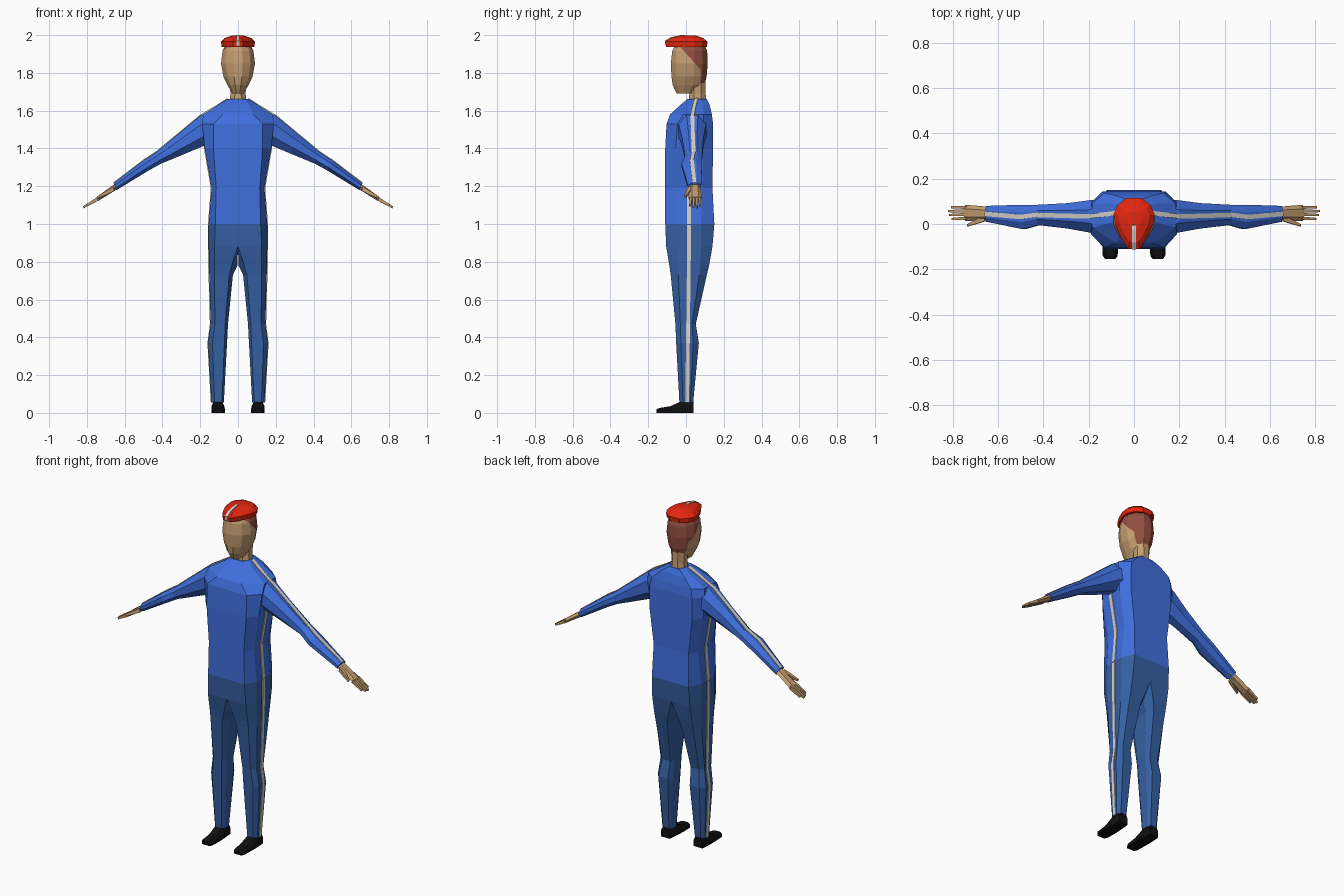
import bpy, bmesh, math
from mathutils import Vector

if "Cube" in bpy.data.objects:
    bpy.data.objects.remove(bpy.data.objects["Cube"])


def material(name, rgb):
    m = bpy.data.materials.new(name)
    m.diffuse_color = (*rgb, 1)
    m.use_nodes = True
    m.node_tree.nodes["Principled BSDF"].inputs["Base Color"].default_value = m.diffuse_color
    return m


JACKET = material("jacket blue", (0.050, 0.160, 0.730))
TROUSER = material("trouser blue", (0.036, 0.118, 0.370))
SKIN = material("skin", (0.560, 0.340, 0.165))
HAIR = material("auburn hair", (0.290, 0.080, 0.052))
RED = material("cap red", (0.790, 0.020, 0.005))
BLACK = material("shoe black", (0.005, 0.005, 0.005))
WHITE = material("stripe white", (0.680, 0.650, 0.590))


def loft(name, rings, mat, mirror=False):
    """Skin a list of equal-length rings, closed at both ends."""
    bm = bmesh.new()
    rows = [[bm.verts.new(p) for p in r] for r in rings]
    n = len(rows[0])
    for a, b in zip(rows, rows[1:]):
        for i in range(n):
            j = (i + 1) % n
            bm.faces.new((a[i], a[j], b[j], b[i]))
    bm.faces.new(rows[0])
    bm.faces.new(rows[-1])
    bmesh.ops.remove_doubles(bm, verts=bm.verts, dist=0.0001)
    bmesh.ops.recalc_face_normals(bm, faces=bm.faces)
    me = bpy.data.meshes.new(name)
    bm.to_mesh(me)
    bm.free()
    me.materials.append(mat)
    ob = bpy.data.objects.new(name, me)
    bpy.context.collection.objects.link(ob)
    if mirror:
        ob.modifiers.new("mirror", 'MIRROR').use_axis[0] = True
    return ob


def body_ring(z, xf, yf, xs, ysf, ysb, xb, yb):
    """Eight-sided section: front, sides, back."""
    half = [(xf, yf), (xs, ysf), (xs, ysb), (xb, yb)]
    return [(x, y, z) for x, y in half] + [(-x, y, z) for x, y in reversed(half)]


def limb_ring(top, bot, yf, yb, n=8):
    """Section between a top and a bottom point, from yf to yb."""
    c = Vector(((top[0] + bot[0]) / 2, (yf + yb) / 2, (top[1] + bot[1]) / 2))
    u = Vector((top[0], c.y, top[1])) - c
    v = Vector((0, (yb - yf) / 2, 0))
    k = 1 / math.cos(math.pi / n)
    angles = [(i + 0.5) * math.tau / n for i in range(n)]
    return [c + u * k * math.cos(a) + v * k * math.sin(a) for a in angles]


def ribbon(name, path, width, lift, mirror=True):
    """Thin plate following a path."""
    w, n = Vector(width), Vector(lift)
    rings = []
    for p in path:
        p = Vector(p)
        rings.append([p - w - n, p + w - n, p + w + n, p - w + n])
    return loft(name, rings, WHITE, mirror)


# Jacket body
hem = (1.00, .120, -.110, .155, -.045, .080, .120, .150)
torso = [
    hem,
    (1.19, .115, -.110, .140, -.050, .085, .115, .140),
    (1.40, .130, -.110, .176, -.055, .090, .140, .143),
    (1.53, .130, -.103, .190, -.045, .095, .140, .143),
    (1.58, .080, -.085, .185, -.015, .090, .130, .137),
    (1.63, .060, -.030, .105, .005, .090, .080, .125),
    (1.662, .035, .008, .055, .030, .080, .035, .110),
]
loft("jacket_body", [body_ring(*r) for r in torso], JACKET)

# Sleeves: top (x, z), bottom (x, z), front y, back y
sleeve = [
    ((.150, 1.590), (.150, 1.420), -.045, .110),
    ((.200, 1.573), (.185, 1.412), -.038, .105),
    ((.300, 1.490), (.280, 1.372), -.020, .092),
    ((.430, 1.382), (.410, 1.318), -.005, .085),
    ((.500, 1.336), (.470, 1.285), -.023, .085),
    ((.658, 1.216), (.642, 1.180), .010, .080),
]
loft("sleeve", [limb_ring(*r) for r in sleeve], JACKET, True)

# Trouser seat
pelvis = [(.88, .125, -.105, .155, -.045, .080, .125, .140), hem]
loft("trouser_seat", [body_ring(*r) for r in pelvis], TROUSER)

# Trouser legs: z, inner x, inner front x, outer front x, outer x, four depths
legs = [
    (.88, .000, .000, .125, .155, -.105, -.045, .080, .140),
    (.78, .003, .033, .125, .154, -.088, -.042, .075, .122),
    (.73, .027, .047, .125, .152, -.081, -.040, .070, .110),
    (.47, .053, .068, .122, .145, -.056, -.030, .032, .052),
    (.37, .058, .072, .135, .158, -.052, -.027, .038, .068),
    (.055, .075, .086, .124, .140, -.035, -.016, .022, .038),
]
rings = []
for z, xi, xa, xb, xo, yf, yfs, ybs, yb in legs:
    rings.append([(xa, yf, z), (xb, yf, z), (xo, yfs, z), (xo, ybs, z),
                  (xb, yb, z), (xa, yb, z), (xi, ybs, z), (xi, yfs, z)])
loft("trouser_leg", rings, TROUSER, True)

# Shoes: y, inner x, outer x, height
rings = []
for y, x0, x1, h in [(.040, .078, .137, .06), (-.030, .072, .141, .06),
                     (-.080, .070, .140, .036), (-.140, .072, .138, .026),
                     (-.155, .082, .128, .020)]:
    rings.append([(x0, y, 0), (x1, y, 0), (x1, y, h * .6),
                  (x1 - .012, y, h), (x0 + .012, y, h), (x0, y, h * .6)])
loft("shoe", rings, BLACK, True)

# Hands
palm = [
    ((.630, 1.224), (.622, 1.192), .020, .072),
    ((.670, 1.200), (.660, 1.172), .020, .074),
    ((.750, 1.142), (.740, 1.122), .018, .080),
]
loft("palm", [limb_ring(*r, 6) for r in palm], SKIN, True)
for i, tip in enumerate((.806, .818, .822, .808)):
    y = .026 + i * .0158
    y2 = .022 + i * .0175
    z = 1.087 + (.822 - tip) * .6
    loft(f"finger_{i + 1}", [
        limb_ring((.742, 1.144), (.735, 1.126), y - .007, y + .007, 4),
        limb_ring((tip, z + .006), (tip - .005, z - .004), y2 - .005, y2 + .005, 4),
    ], SKIN, True)
loft("thumb", [
    limb_ring((.660, 1.198), (.655, 1.175), .012, .036, 4),
    limb_ring((.700, 1.174), (.694, 1.156), .000, .019, 4),
    limb_ring((.738, 1.150), (.733, 1.140), -.011, -.001, 4),
], SKIN, True)


def oval(z, w, yf, yb, n=12):
    k = 1 / math.cos(math.pi / n)
    angles = [(i + 0.5) * math.tau / n for i in range(n)]
    return [(w * k * math.cos(a), (yf + yb) / 2 + (yb - yf) / 2 * k * math.sin(a), z)
            for a in angles]


# Neck and head
loft("neck", [oval(1.64, .046, .012, .108, 8), oval(1.69, .040, .018, .104, 8),
              oval(1.76, .045, .020, .102, 8)], SKIN)
head = loft("head", [oval(*r) for r in [
    (1.692, .030, -.050, .050), (1.735, .056, -.070, .098),
    (1.780, .077, -.077, .109), (1.850, .090, -.080, .115),
    (1.915, .082, -.073, .112), (1.960, .062, -.050, .095)]], SKIN)

# Hairline cut into the head
head.data.materials.append(HAIR)
bm = bmesh.new()
bm.from_mesh(head.data)
for co, no in [((0, -.02, 1.925), (0, 1, .91)), ((0, .078, 1.8), (0, 1, 0))]:
    bmesh.ops.bisect_plane(bm, geom=bm.verts[:] + bm.edges[:] + bm.faces[:],
                           plane_co=co, plane_no=no)
for f in bm.faces:
    c = f.calc_center_median()
    if c.y + .91 * (c.z - 1.925) > -.02 or (c.y > .078 and c.z > 1.735):
        f.material_index = 1
bm.to_mesh(head.data)
bm.free()

# Cap, pointed towards the front
half = [(.026, -.110), (.058, -.060), (.084, .000), (.090, .045), (.072, .085), (.032, .114)]
outline = half + [(-x, y) for x, y in reversed(half)]
rings = []
for z, s in [(1.938, .96), (1.965, 1.0), (1.985, .76), (1.997, .36)]:
    rings.append([(x * s, .02 + (y - .02) * s, z) for x, y in outline])
loft("cap", rings, RED)
ribbon("cap_stripe", [(0, -.106, 1.942), (0, -.110, 1.966), (0, -.079, 1.986),
                      (0, -.027, 1.997), (0, -.005, 1.997)],
       (.008, 0, 0), (0, -.002, .003), False)

# Stripes down the sleeves, jacket sides and legs
tops = [(t[0], (a + b) / 2, t[1]) for t, _, a, b in sleeve[1:]]
ribbon("sleeve_stripe", [(.055, .055, 1.662), (.105, .045, 1.630), (.182, .036, 1.584)] + tops,
       (0, .010, 0), (.002, 0, .004))
ribbon("jacket_side_stripe", [(r[3], .016, r[0]) for r in torso[:3]] + [(.186, .016, 1.50)],
       (0, .011, 0), (.004, 0, 0))
ribbon("leg_stripe", [(.155, .016, .995)] + [(r[4], .016 - .012 * (.88 - r[0]), r[0]) for r in legs],
       (0, .010, 0), (.004, 0, 0))
